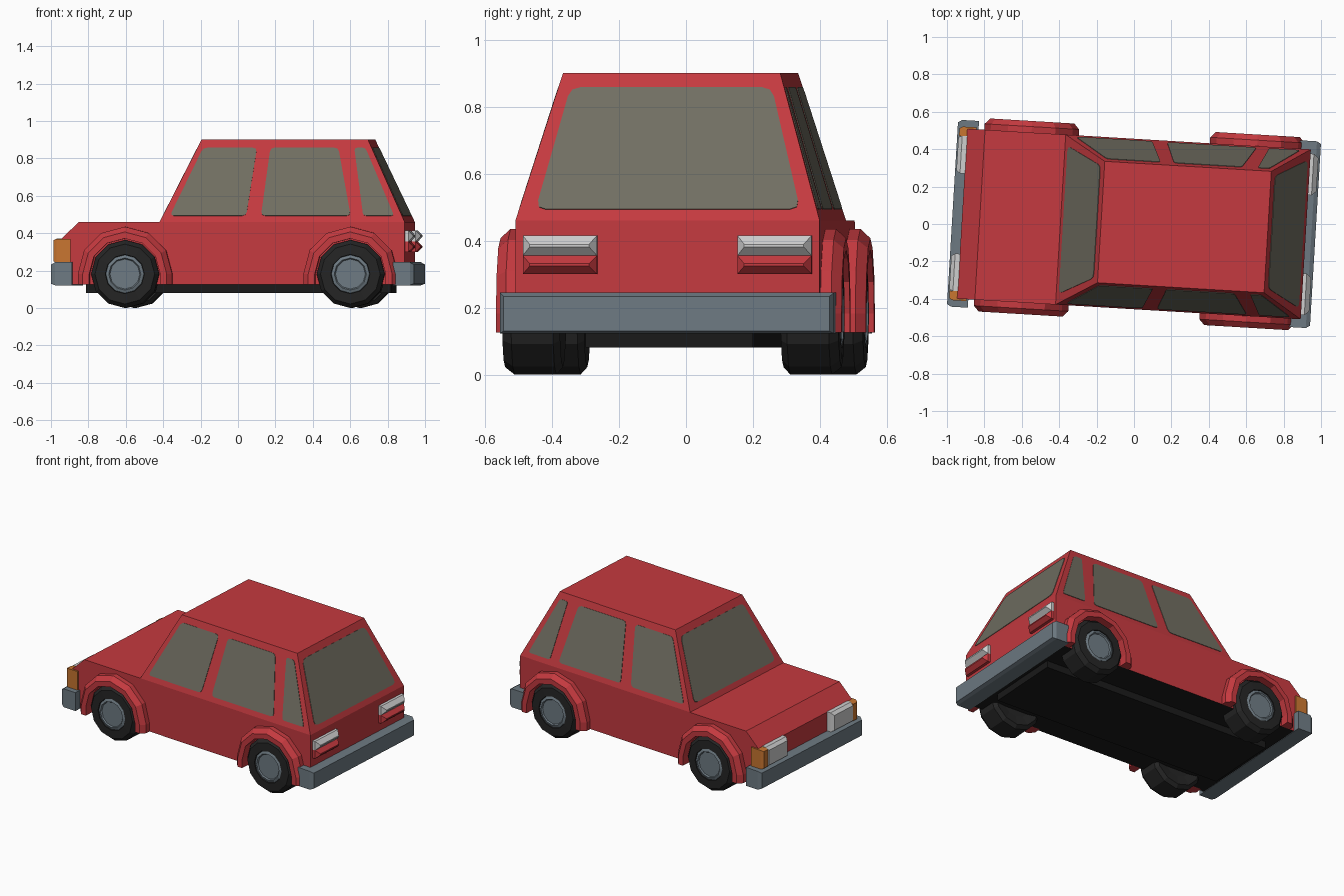
import bpy, bmesh, math
from mathutils import Matrix, Vector

if "Cube" in bpy.data.objects:
    bpy.data.objects.remove(bpy.data.objects["Cube"])

TURN = Matrix.Rotation(-0.06, 4, 'Z')   # the whole car is turned slightly


def mat(name, r, g, b):
    m = bpy.data.materials.new(name)
    m.diffuse_color = (r, g, b, 1)
    m.use_nodes = True
    m.node_tree.nodes["Principled BSDF"].inputs["Base Color"].default_value = m.diffuse_color
    return m


RED = mat("red paint", 0.56, 0.042, 0.050)
GLASS = mat("window glass", 0.165, 0.158, 0.122)
GREY = mat("grey metal", 0.155, 0.195, 0.225)
WHITE = mat("clear lamp", 0.62, 0.62, 0.62)
ORANGE = mat("orange lamp", 0.58, 0.18, 0.03)
TYRE = mat("tyre rubber", 0.018, 0.018, 0.018)
BLACK = mat("underbody black", 0.010, 0.010, 0.010)


def loft(name, rings, *mats):
    """Skin between equal rings of points, capped at both ends."""
    bm = bmesh.new()
    rows = [[bm.verts.new(TURN @ Vector(p)) for p in ring] for ring in rings]
    n = len(rows[0])
    for a, b in zip(rows, rows[1:]):
        for i in range(n):
            j = (i + 1) % n
            bm.faces.new((a[i], a[j], b[j], b[i]))
    bm.faces.new(rows[0])
    bm.faces.new(rows[-1])
    bmesh.ops.recalc_face_normals(bm, faces=bm.faces)
    if len(mats) > 1:                       # second colour on the underside
        for f in bm.faces:
            f.material_index = int(f.normal.z < -0.9)
    me = bpy.data.meshes.new(name)
    bm.to_mesh(me)
    bm.free()
    for m in mats:
        me.materials.append(m)
    ob = bpy.data.objects.new(name, me)
    bpy.context.collection.objects.link(ob)
    return ob


def rect_u(u, v0, v1, z0, z1):
    return [(u, v0, z0), (u, v1, z0), (u, v1, z1), (u, v0, z1)]


def rect_z(z, u0, u1, w):
    return [(u0, -w, z), (u1, -w, z), (u1, w, z), (u0, w, z)]


def pane(name, corners, r=0.022):
    """Thin glass plate with cut-round corners, lying on a body face."""
    c = [Vector(p) for p in corners]
    out = (c[1] - c[0]).cross(c[2] - c[0]).normalized()
    if out.dot(c[0] - Vector((0.27, 0, 0.6))) < 0:
        out = -out
    pts = []
    for i, p in enumerate(c):
        a = (c[i - 1] - p).normalized() * r
        b = (c[(i + 1) % len(c)] - p).normalized() * r
        pts += [p + a, p + (a + b) * 0.26, p + b]
    loft(name, [[p - out * 0.002 for p in pts], [p + out * 0.003 for p in pts]], GLASS)


# Lower body and cabin
BELT, ROOF, W, RW = 0.46, 0.90, 0.455, 0.325
profile = [(-0.92, 0.125), (0.92, 0.125), (0.92, BELT), (-0.825, BELT), (-0.92, 0.37)]
loft("lower_body", [[(u, s * W, z) for u, z in profile] for s in (-1, 1)], RED, BLACK)
F0, F1, B0, B1 = -0.393, -0.176, 0.92, 0.716
loft("cabin", [rect_z(BELT - 0.01, F0, B0, W), rect_z(BELT, F0, B0, W),
               rect_z(ROOF, F1, B1, RW)], RED)
loft("underbody", [rect_z(0.08, -0.80, 0.835, 0.25), rect_z(0.13, -0.80, 0.835, 0.25)], BLACK)


# Windows
def at(z, a, b):
    return a + (b - a) * (z - BELT) / (ROOF - BELT)


ZB, ZT = 0.493, 0.857
side_windows = {
    "front_door_window": (-0.338, 0.071, 0.122, -0.166),
    "rear_door_window": (0.150, 0.630, 0.558, 0.194),
    "quarter_window": (0.697, 0.863, 0.703, 0.643),
}
for s, side in ((-1, "left"), (1, "right")):
    for name, us in side_windows.items():
        pane(f"{side}_{name}", [(u, s * at(z, W, RW), z) for u, z in zip(us, (ZB, ZB, ZT, ZT))],
             0.016 if "quarter" in name else 0.022)
for name, a, b in (("windshield", F0, F1), ("rear_window", B0, B1)):
    pane(name, [(at(z, a, b), s * at(z, 0.404, 0.290), z)
                for s, z in ((-1, ZB), (1, ZB), (1, ZT), (-1, ZT))], 0.03)

# Bumpers
for e, name in ((-1, "front_bumper"), (1, "rear_bumper")):
    loft(name, [rect_u(e * 0.86, -0.5, 0.5, 0.122, 0.245),
                rect_u(e * 0.95, -0.5, 0.5, 0.122, 0.245),
                rect_u(e * 0.972, -0.487, 0.487, 0.13, 0.233)], GREY)

for s, side in ((-1, "left"), (1, "right")):
    # Headlamp, indicator and tail lamps
    loft(f"{side}_headlamp", [rect_u(-0.90, s * 0.215, s * 0.415, 0.243, 0.372),
                              rect_u(-0.945, s * 0.215, s * 0.415, 0.243, 0.372),
                              rect_u(-0.965, s * 0.228, s * 0.408, 0.255, 0.355)], WHITE)
    loft(f"{side}_indicator", [rect_u(-0.87, s * 0.415, s * 0.465, 0.243, 0.37),
                               rect_u(-0.945, s * 0.415, s * 0.465, 0.243, 0.37),
                               rect_u(-0.962, s * 0.415, s * 0.455, 0.25, 0.362)], ORANGE)
    for name, z0, z1, m in (("reverse_lamp", 0.355, 0.415, WHITE), ("brake_lamp", 0.30, 0.355, RED)):
        zc = (z0 + z1) / 2
        loft(f"{side}_{name}", [rect_u(0.91, s * 0.21, s * 0.432, z0, z1),
                                rect_u(0.938, s * 0.21, s * 0.432, z0, z1),
                                rect_u(0.963, s * 0.232, s * 0.41, zc - 0.004, zc + 0.004)], m)

    # Wheels and wheel arches
    for end, cu in (("front", -0.576), ("rear", 0.632)):
        CZ = 0.182

        def discs(steps, n=12):
            return [[(cu + r * math.cos(2 * math.pi * i / n), s * v,
                      CZ + r * math.sin(2 * math.pi * i / n)) for i in range(n)] for r, v in steps]

        loft(f"{side}_{end}_tyre", discs([(0.10, 0.34), (0.16, 0.33), (0.182, 0.35), (0.182, 0.475),
                                          (0.16, 0.503), (0.105, 0.505), (0.10, 0.485)]), TYRE)
        loft(f"{side}_{end}_hub", discs([(0.104, 0.48), (0.102, 0.500), (0.086, 0.506),
                                         (0.080, 0.498)]), GREY)
        section = [(0.19, 0.44), (0.253, 0.44), (0.253, 0.487), (0.225, 0.517), (0.19, 0.517)]
        path = [(1, 0, 0.125)]
        path += [(math.cos(a), math.sin(a), CZ) for a in (math.radians(30 * k) for k in range(7))]
        path += [(-1, 0, 0.125)]
        loft(f"{side}_{end}_wheel_arch", [[(cu + r * c, s * v, z + r * h) for r, v in section]
                                          for c, h, z in path], RED)
